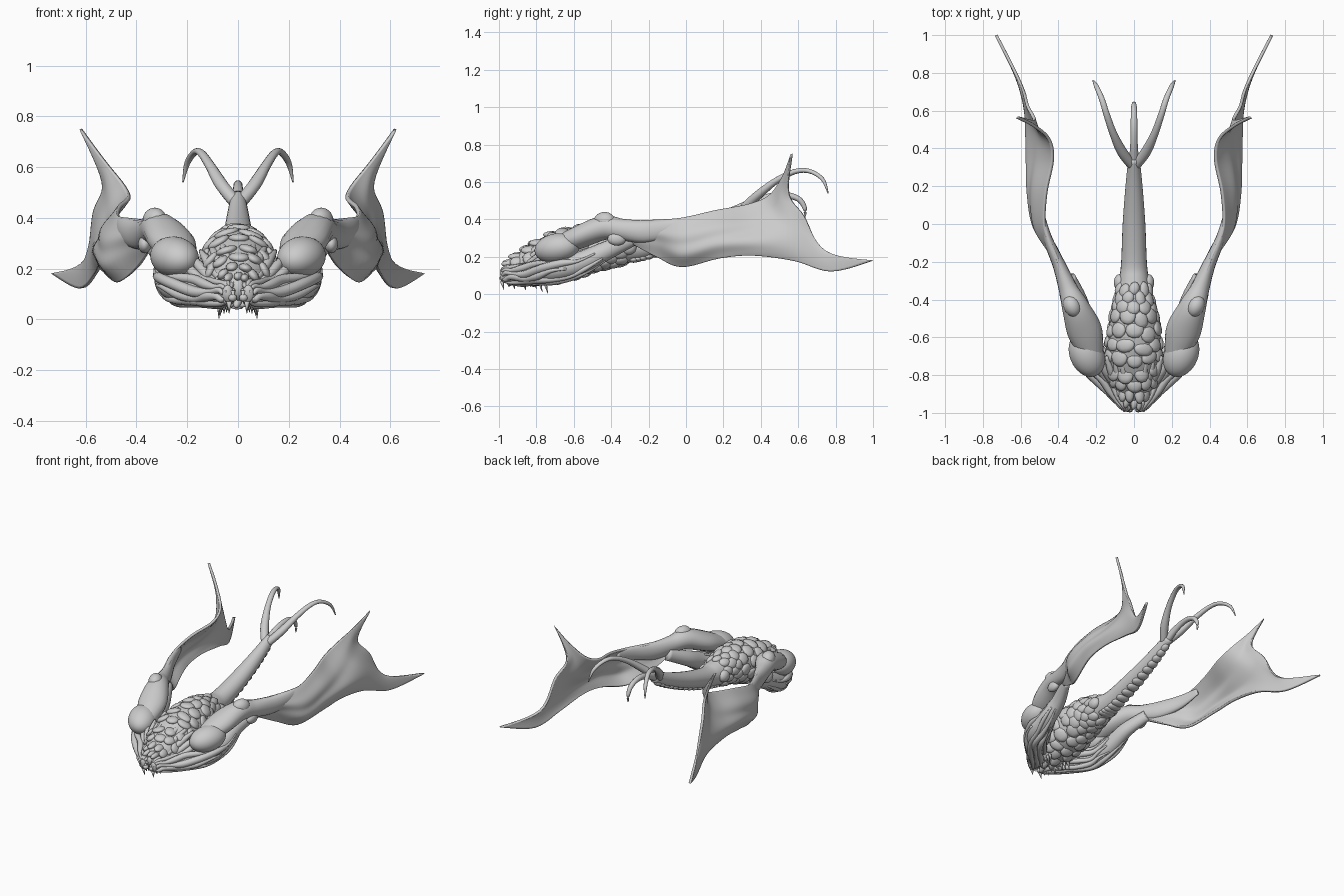
import bpy, bmesh, math, random
from mathutils import Vector, Matrix

if "Cube" in bpy.data.objects:
    bpy.data.objects.remove(bpy.data.objects["Cube"])
random.seed(4)


def spline(P, t):
    """Catmull-Rom value of a list of tuples at index t."""
    t = min(max(t, 0), len(P) - 1)
    i = min(int(t), len(P) - 2)
    u = t - i
    a, b, c, d = (P[min(max(k, 0), len(P) - 1)] for k in (i - 1, i, i + 1, i + 2))
    return [0.5 * (2 * q + (r - p) * u + (2 * p - 5 * q + 4 * r - s) * u * u
                   + (3 * q - p - 3 * r + s) * u ** 3) for p, q, r, s in zip(a, b, c, d)]


def surf(P, t, ang, out=1.0):
    """Point, tangent and normal on the skin of a tube path (x, y, z, half width, half height)."""
    v = spline(P, t)
    T = (Vector(spline(P, t + .05)[:3]) - Vector(spline(P, t - .05)[:3])).normalized()
    S = T.cross(Vector((0, 0, 1))).normalized()
    U = S.cross(T)
    d = S * math.cos(ang) * v[3] + U * math.sin(ang) * v[4]
    n = S * math.cos(ang) * v[4] + U * math.sin(ang) * v[3]
    return Vector(v[:3]) + d * out, T, n.normalized()


def add_tube(bm, P, steps=6, sides=16):
    rings = []
    n = (len(P) - 1) * steps
    for k in range(n + 1):
        rings.append([bm.verts.new(surf(P, k / steps, 2 * math.pi * j / sides)[0])
                      for j in range(sides)])
    for r, q in zip(rings, rings[1:]):
        for j in range(sides):
            bm.faces.new((r[j], r[j - 1], q[j - 1], q[j]))
    bm.faces.new(rings[0])
    bm.faces.new(rings[-1][::-1])


def add_blob(bm, loc, size, rot=Matrix.Identity(4), sub=2):
    bmesh.ops.create_icosphere(bm, subdivisions=sub, radius=1,
                               matrix=Matrix.Translation(loc) @ rot @ Matrix.Diagonal((*size, 1)))


def finish(name, bm, mirror=False, thick=0):
    bmesh.ops.recalc_face_normals(bm, faces=bm.faces)
    for f in bm.faces:
        f.smooth = True
    me = bpy.data.meshes.new(name)
    bm.to_mesh(me)
    bm.free()
    ob = bpy.data.objects.new(name, me)
    bpy.context.collection.objects.link(ob)
    if thick:
        m = ob.modifiers.new("thickness", 'SOLIDIFY')
        m.thickness, m.offset = thick, 0
    if mirror:
        m = ob.modifiers.new("mirror", 'MIRROR')
        m.use_mirror_merge = False
    return ob


# Central body running into the tail
body = [(0, -.97, .11, .02, .03), (0, -.92, .125, .06, .06), (0, -.8, .165, .125, .105),
        (0, -.65, .21, .145, .135), (0, -.5, .245, .125, .122), (0, -.4, .25, .10, .105),
        (0, -.3, .25, .08, .08), (0, -.2, .26, .068, .065), (0, 0, .32, .06, .055),
        (0, .2, .4, .045, .045), (0, .35, .475, .03, .035)]
bm = bmesh.new()
add_tube(bm, body, 6, 24)
finish("body", bm)

# Overlapping scales on the body, rounder plates under the tail
bm = bmesh.new()
t, row = 0.9, 0
while t < 5.9:
    for j in range(10):
        ang = 2 * math.pi * (j + .5 * (row % 2) + random.uniform(-.12, .12)) / 10 + math.pi / 2
        p, T, N = surf(body, t + random.uniform(-.1, .1), ang, .96)
        w = spline(body, t)[3]
        R = Matrix((T, N.cross(T).normalized(), N)).transposed().to_4x4()
        R = R @ Matrix.Rotation(random.uniform(.1, .35), 4, 'Y') @ Matrix.Rotation(random.uniform(-.3, .3), 4, 'Z')
        add_blob(bm, p, (.042 * random.uniform(.85, 1.15), .36 * w * random.uniform(.8, 1.05), .018), R)
    t += .46
    row += 1
for k in range(15):
    t = 6.2 + k * .24
    p, T, N = surf(body, t, -math.pi / 2, .85)
    R = Matrix((T, N.cross(T).normalized(), N)).transposed().to_4x4()
    add_blob(bm, p, (.032, .75 * spline(body, t)[3], .018), R)
finish("scales", bm)

# Hip bumps where the tail begins
bm = bmesh.new()
add_blob(bm, (.075, -.31, .25), (.032, .045, .04), sub=3)
finish("hip_bump", bm, True)

# Flank lobes: jaw corner sweeping back under the arm
flank = [(.04, -.99, .10, .018, .032), (.05, -.94, .105, .035, .045), (.12, -.835, .108, .052, .052),
         (.235, -.69, .13, .07, .062), (.27, -.56, .17, .06, .06),
         (.285, -.42, .235, .045, .05), (.34, -.28, .30, .03, .04)]
bm = bmesh.new()
add_tube(bm, flank)
finish("flank", bm, True)

# Wrinkled folds running along the flanks
bm = bmesh.new()
for j in range(11):
    a = 2 * math.pi * j / 11
    end = random.uniform(3.4, 4.8)
    P = []
    for k in range(8):
        t = .25 + (end - .25) * k / 7
        p = surf(flank, t, a + .2 * math.sin(k * 1.7 + j) + .05 * k, .97)[0]
        r = .017 * math.sin(math.pi * (k + .5) / 8) * random.uniform(.6, 1.25) + .003
        P.append((*p, r, r))
    add_tube(bm, P, 4, 8)
finish("flank_folds", bm, True)

# Knobs and ridges around the face, between the head and the shoulder
bm = bmesh.new()
for j in range(5):
    x = .03 + .026 * j
    P = [(.02 + .009 * j, -.965 + .012 * j, .14 - .006 * j, .006, .006),
         (x, -.885 + .012 * j, .20 - .013 * j, .016, .016),
         (x * 1.35 + .01, -.80 + .01 * j, .262 - .016 * j, .02, .02),
         (x * 1.55 + .02, -.70, .305 - .018 * j, .008, .008)]
    add_tube(bm, P, 4, 8)
for k in range(6):
    add_blob(bm, (.022 + .011 * k, -.98 + .022 * k, .085 + .012 * (k % 3)), (.018, .018, .016))
finish("face_ridges", bm, True)

# Teeth along the lower jaw and at the snout
bm = bmesh.new()
for k in range(9):
    length = (.05, .035, .045, .03, .05, .035, .045, .06, .07)[k]
    base = Vector((.035 + .005 * k, -.975 + .029 * k, .072))
    bend = Matrix.Rotation(math.pi + .25, 4, 'X')
    bmesh.ops.create_cone(bm, cap_ends=True, segments=8, radius1=.011, radius2=.001, depth=length,
                          matrix=Matrix.Translation(base - Vector((0, .004, length / 2))) @ bend)
for x in (.02, .05):
    bmesh.ops.create_cone(bm, cap_ends=True, segments=8, radius1=.009, radius2=.001, depth=.045,
                          matrix=Matrix.Translation((x, -.985, .09)) @ Matrix.Rotation(math.pi, 4, 'X'))
finish("teeth", bm, True)

# Large smooth shoulder ball
bm = bmesh.new()
add_blob(bm, (.25, -.69, .245), (.09, .125, .08),
         Matrix.Rotation(-.4, 4, 'Z') @ Matrix.Rotation(.15, 4, 'X'), 4)
finish("shoulder", bm, True)

# Arm from shoulder over the elbow into the wing's leading edge
arm = [(.22, -.70, .25, .06, .05), (.26, -.57, .305, .092, .062), (.31, -.44, .355, .072, .065),
       (.35, -.34, .345, .05, .058), (.395, -.22, .335, .035, .06),
       (.455, -.08, .355, .024, .048), (.485, .06, .385, .008, .025)]
bm = bmesh.new()
add_tube(bm, arm)
add_blob(bm, (.328, -.435, .39), (.045, .06, .05), Matrix.Rotation(-.4, 4, 'Z'), 3)
add_blob(bm, (.368, -.37, .295), (.026, .05, .035), sub=3)
finish("arm", bm, True)

# Wing membrane: sections from root to trailing edge, each from top to bottom
wing = [
    [(.35, -.32, .39), (.36, -.32, .36), (.36, -.31, .33), (.36, -.30, .30), (.35, -.28, .27)],
    [(.41, -.17, .395), (.43, -.17, .35), (.435, -.16, .31), (.425, -.15, .26), (.40, -.15, .20)],
    [(.47, -.02, .405), (.505, -.02, .35), (.525, -.02, .28), (.52, -.02, .21), (.47, -.02, .15)],
    [(.465, .16, .445), (.515, .16, .38), (.55, .16, .31), (.555, .17, .25), (.53, .18, .195)],
    [(.43, .34, .48), (.49, .34, .40), (.54, .36, .33), (.565, .38, .26), (.545, .36, .21)],
    [(.45, .45, .53), (.49, .46, .44), (.54, .50, .36), (.575, .58, .25), (.56, .58, .18)],
    [(.53, .52, .63), (.515, .515, .52), (.55, .58, .40), (.595, .70, .24), (.62, .78, .122)],
    [(.62, .565, .75), (.53, .55, .54), (.565, .63, .42), (.60, .745, .23), (.73, 1, .18)]]
bm = bmesh.new()
NU, NV = 42, 28
grid = []
for i in range(NU + 1):
    u = 7 * i / NU
    cols = [spline([s[c] for s in wing], u) for c in range(5)]
    line = []
    for j in range(NV + 1):
        p = spline(cols, 4 * j / NV)
        p[0] += .005 * math.sin(j * .6 + u * .8) * math.sin(math.pi * j / NV) * math.sin(math.pi * u / 7)
        line.append(bm.verts.new(p))
    grid.append(line)
for a, b in zip(grid, grid[1:]):
    for j in range(NV):
        bm.faces.new((a[j], a[j + 1], b[j + 1], b[j]))
finish("wing", bm, True, .016)

# Three curling tail prongs
bm = bmesh.new()
add_tube(bm, [(0, .30, .45, .03, .03), (0, .42, .51, .02, .022), (0, .52, .53, .018, .018),
              (0, .60, .51, .016, .015), (0, .635, .46, .012, .012), (0, .635, .41, .003, .003)], 5, 12)
finish("middle_prong", bm)
bm = bmesh.new()
add_tube(bm, [(.01, .31, .46, .025, .025), (.065, .385, .53, .027, .024), (.11, .48, .605, .02, .018),
              (.145, .58, .655, .017, .014), (.17, .66, .658, .015, .012), (.20, .73, .615, .012, .01),
              (.217, .76, .54, .003, .003)], 5, 12)
finish("side_prong", bm, True)
